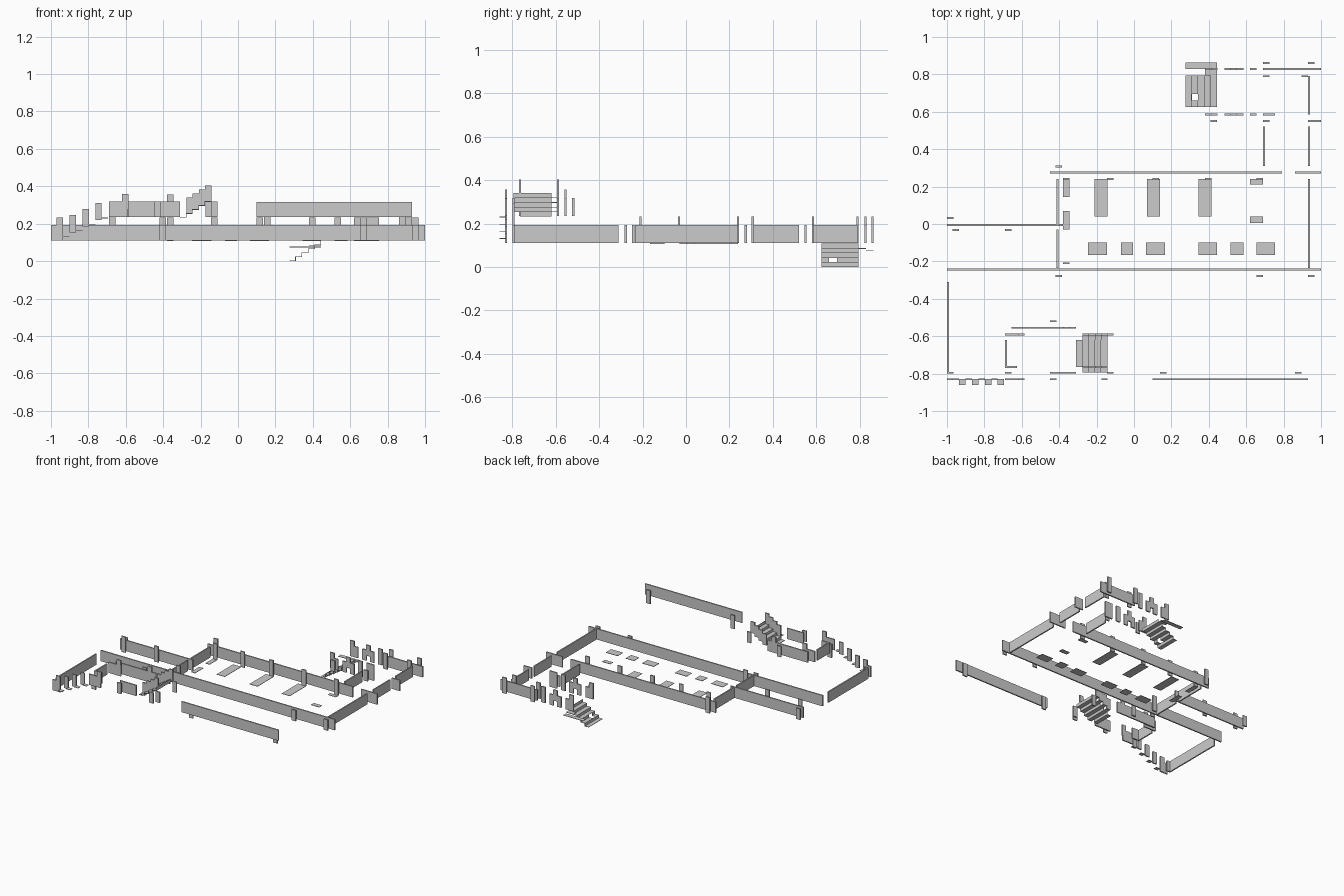
import bpy, bmesh

C = 0.0345          # grid cell
T = 0.010           # panel thickness
LOW, UP = 0.11, 0.235   # floor levels
H, TALL = 0.083, 0.122  # panel and tall post heights


def boxes(name, items):
    """One object from boxes given as (x0, x1, y0, y1, z0, z1)."""
    bm = bmesh.new()
    for x0, x1, y0, y1, z0, z1 in items:
        r = bmesh.ops.create_cube(bm, size=1)
        for v in r['verts']:
            v.co = ((x0 + x1) / 2 + v.co.x * (x1 - x0),
                    (y0 + y1) / 2 + v.co.y * (y1 - y0),
                    (z0 + z1) / 2 + v.co.z * (z1 - z0))
    me = bpy.data.meshes.new(name)
    bm.to_mesh(me)
    bm.free()
    ob = bpy.data.objects.new(name, me)
    bpy.context.collection.objects.link(ob)
    return ob


def wx(x0, x1, y, z=LOW, h=H):
    """Panel running along x."""
    return (x0, x1, y - T / 2, y + T / 2, z, z + h)


def wy(x, y0, y1, z=LOW, h=H):
    """Panel running along y."""
    return (x - T / 2, x + T / 2, y0, y1, z, z + h)


def post(x, y, z=LOW, h=H):
    return wx(x, x + C, y, z, h)


def slab(x0, x1, y0, y1, z):
    return (x0, x1, y0, y1, z - 0.003, z)


# Long walls of the main hall
boxes("hall_walls_long", [
    wx(-0.45, 0.79, 0.275), wx(0.86, 1, 0.275),
    wx(-1, 1, -0.243), wx(-1, -0.38, -0.005)])

# Cross walls of the main hall
boxes("hall_walls_cross", [
    wy(-0.41, -0.01, 0.24), wy(-0.41, -0.235, -0.03),
    wy(0.935, -0.235, 0.24), wy(0.935, 0.31, 0.52),
    wy(0.695, 0.31, 0.52), wy(0.935, 0.585, 0.79),
    wy(-0.995, -0.79, -0.31)])

# Back room walls
boxes("back_room_walls", [wx(0.93, 1, 0.55), wx(0.69, 1, 0.828)])

# Short posts level with the walls
boxes("short_posts", [post(x, y) for x, y in (
    (-0.42, -0.278), (0.655, -0.278), (0.93, -0.278),
    (0.41, 0.55), (0.69, 0.55), (-1, -0.795), (-1, 0.033))])

# Tall posts rising above the walls
boxes("tall_posts", [post(x, y, LOW, TALL) for x, y in (
    (-0.97, -0.033), (-0.69, -0.033), (-0.38, -0.21), (-0.42, 0.308),
    (-0.38, 0.24), (-0.145, 0.24), (0.10, 0.24), (0.38, 0.24), (0.655, 0.24),
    (0.69, 0.86), (0.93, 0.86), (0.69, 0.79), (0.895, 0.79))])

# Gapped railings beside the back stair
rail = []
for y in (0.585, 0.828):
    rail += [post(0.38, y, LOW, TALL), post(0.413, y),
             post(0.485, y), post(0.517, y, LOW + 0.04, H), post(0.55, y),
             post(0.62, y, LOW, TALL)]
rail += [wx(0.69, 0.755, 0.585, LOW, TALL)]
boxes("back_railing", rail)

# Thin floor plates of the hall
plates = [slab(x, x + 2 * C, 0.04, 0.24, LOW) for x in (-0.21, 0.07, 0.345)]
plates += [slab(0.62, 0.69, 0.21, 0.24, LOW), slab(0.62, 0.69, 0.005, 0.04, LOW)]
plates += [slab(x, x + w, -0.165, -0.1, LOW) for x, w in (
    (-0.245, 0.1), (-0.07, 0.065), (0.065, 0.1),
    (0.345, 0.1), (0.515, 0.07), (0.655, 0.1))]
plates += [slab(-0.38, -0.345, 0.145, 0.24, LOW), slab(-0.38, -0.345, -0.03, 0.07, LOW)]
boxes("floor_plates", plates)

# Back stair going down, with one missing tile
RISE = 0.0213
steps = []
for k in range(5):
    x, z = 0.275 + k * 0.034, 0.003 + k * RISE
    for y0, y1 in ([(0.625, 0.66), (0.695, 0.795)] if k == 1 else [(0.625, 0.795)]):
        steps.append(slab(x, x + 0.034, y0, y1, z))
        steps.append((x + 0.031, x + 0.034, y0, y1, z, z + RISE))
boxes("back_stair", steps)
boxes("back_stair_ledges", [slab(0.38, 0.445, 0.795, 0.83, 0.087),
                            slab(0.275, 0.445, 0.83, 0.863, 0.077)])

# Front stair going up, with stepped side panels
steps, sides = [], []
for k in range(5):
    x, z = -0.31 + k * 0.0335, UP + k * RISE
    y0, y1 = (-0.765, -0.62) if k == 0 else (-0.795, -0.585)
    steps.append(slab(x, x + 0.0335, y0, y1, z))
    steps.append((x + 0.031, x + 0.0335, -0.795 if k else -0.765, -0.62, z, z + RISE))
    if k:
        sides += [wx(x, x + 0.0335, y, z, H) for y in (-0.765, -0.59)]
boxes("front_stair", steps)
boxes("front_stair_sides", sides)

# Upper level walls
boxes("upper_walls", [
    wx(0.1, 0.93, -0.83, UP, 0.082), wx(-0.655, -0.31, -0.555, UP),
    wx(-0.69, -0.585, -0.59, UP), wx(-0.45, -0.31, -0.795, UP),
    wy(-0.685, -0.765, -0.62, UP), wx(-0.69, -0.625, -0.765, UP),
    wx(-0.69, -0.59, -0.83, UP)])

# Upper level posts
boxes("upper_posts",
      [post(x, y, UP, H) for x, y in (
          (-0.45, -0.52), (-0.45, -0.83), (-0.175, -0.83),
          (-0.145, -0.795), (-0.145, -0.59))] +
      [post(x, y, UP, TALL) for x, y in ((-0.62, -0.59), (-0.38, -0.555))] +
      [post(-0.62, -0.83, UP + 0.04, H)] +
      [post(x, y, UP - 0.045, H + 0.02) for x, y in (
          (-0.69, -0.795), (0.14, -0.795), (0.86, -0.795))])

# Outer side stair: stepped panels with small treads between them
panels, treads = [wx(-1, -0.97, -0.83)], []
for k in range(4):
    x = -0.97 + k * 2 * C
    z = LOW + 0.02 + k * 0.033
    panels += [post(x, -0.83, z - 0.02 if k == 0 else z - 0.01, TALL if k == 0 else H + 0.01)]
    treads.append(slab(x + C, x + 2 * C, -0.86, -0.83, z + 0.003))
boxes("side_stair_panels", panels)
boxes("side_stair_treads", treads)
